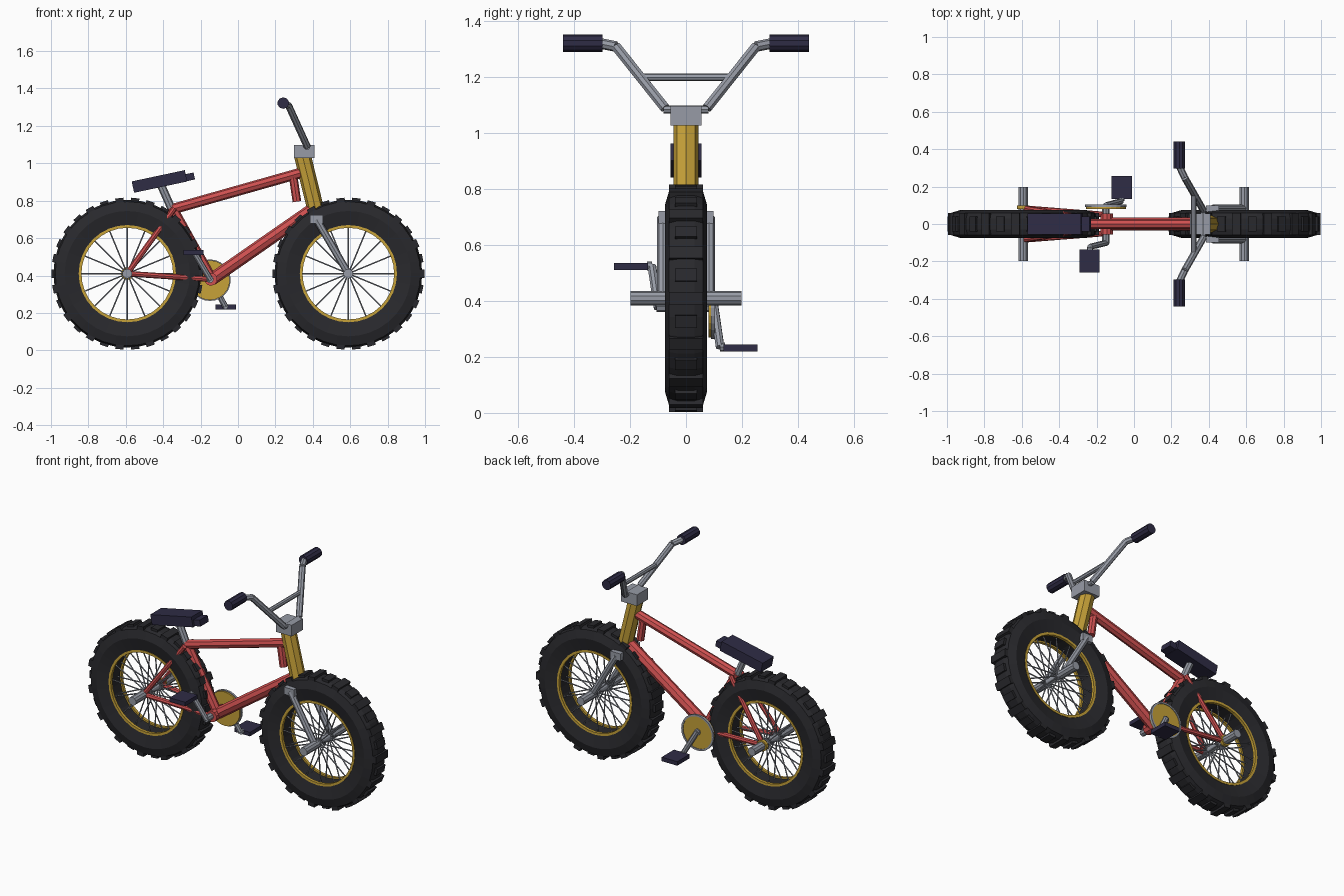
import bpy, bmesh
from math import pi, cos, sin, radians
from mathutils import Vector, Matrix

cube = bpy.data.objects.get("Cube")
if cube:
    bpy.data.objects.remove(cube, do_unlink=True)


def material(name, rgb):
    m = bpy.data.materials.new(name)
    m.use_nodes = True
    col = (*rgb, 1)
    m.diffuse_color = col
    m.node_tree.nodes["Principled BSDF"].inputs["Base Color"].default_value = col
    return m


RED = material("red paint", (0.62, 0.08, 0.08))
GOLD = material("gold paint", (0.57, 0.36, 0.04))
STEEL = material("steel grey", (0.31, 0.33, 0.38))
RUBBER = material("black rubber", (0.022, 0.022, 0.026))
NAVY = material("dark navy", (0.028, 0.025, 0.06))


def finish(bm, name, mat):
    bmesh.ops.recalc_face_normals(bm, faces=bm.faces)
    me = bpy.data.meshes.new(name)
    bm.to_mesh(me)
    bm.free()
    me.materials.append(mat)
    ob = bpy.data.objects.new(name, me)
    bpy.context.scene.collection.objects.link(ob)
    return ob


def add_tube(bm, a, b, r, sides=8):
    a, b = Vector(a), Vector(b)
    d = b - a
    mat = Matrix.Translation((a + b) / 2) @ d.to_track_quat('Z', 'Y').to_matrix().to_4x4()
    bmesh.ops.create_cone(bm, cap_ends=True, segments=sides, radius1=r, radius2=r,
                          depth=d.length, matrix=mat)


def tube(name, path, r, mat, sides=8):
    bm = bmesh.new()
    for a, b in zip(path, path[1:]):
        add_tube(bm, a, b, r, sides)
    return finish(bm, name, mat)


def add_box(bm, centre, size, rot=Matrix.Identity(4)):
    m = Matrix.Translation(centre) @ rot @ Matrix.Diagonal((*size, 1))
    bmesh.ops.create_cube(bm, size=1, matrix=m)


def box(name, centre, size, mat, tilt=0):
    bm = bmesh.new()
    add_box(bm, centre, size, Matrix.Rotation(radians(tilt), 4, 'Y'))
    return finish(bm, name, mat)


def ring(name, centre, profile, mat, steps=32):
    """Sweep a closed (y, radius) profile around the y axis."""
    bm = bmesh.new()
    loops = []
    for i in range(steps):
        t = 2 * pi * i / steps
        loops.append([bm.verts.new(Vector(centre) + Vector((r * cos(t), y, r * sin(t))))
                      for y, r in profile])
    n = len(profile)
    for i in range(steps):
        p, q = loops[i], loops[(i + 1) % steps]
        for j in range(n):
            k = (j + 1) % n
            bm.faces.new((p[j], p[k], q[k], q[j]))
    return finish(bm, name, mat)


def both_sides(path):
    return [("left", path), ("right", [(x, -y, z) for x, y, z in path])]


# Wheels
AXLE_Z = 0.41
half = [(0.058, 0.255), (0.075, 0.335), (0.06, 0.385), (0.03, 0.395)]
tyre_profile = half + [(-y, r) for y, r in reversed(half)]


def wheel(label, x):
    c = Vector((x, 0, AXLE_Z))
    ring(label + "_tyre", c, tyre_profile, RUBBER, 36)
    # Tread blocks, wide and narrow in turn
    bm = bmesh.new()
    count = 30
    for i in range(count):
        t = 2 * pi * i / count
        rot = Matrix.Rotation(-t, 4, 'Y')
        width = 0.12 if i % 2 == 0 else 0.08
        add_box(bm, c + rot @ Vector((0.388, 0, 0)), (0.036, width, 0.045), rot)
    finish(bm, label + "_tread", RUBBER)
    # Thin rim rings on each face
    for side, s in (("left", 1), ("right", -1)):
        ring(f"{label}_rim_{side}", c,
             [(s * 0.044, 0.245), (s * 0.062, 0.245), (s * 0.062, 0.26), (s * 0.044, 0.26)], GOLD)
    # Spokes from the hub flanges
    bm = bmesh.new()
    for i in range(16):
        t = 2 * pi * i / 16
        out = Vector((cos(t), 0, sin(t)))
        for s in (1, -1):
            add_tube(bm, c + out * 0.015 + Vector((0, s * 0.05, 0)),
                     c + out * 0.258 + Vector((0, s * 0.025, 0)), 0.004, 5)
    finish(bm, label + "_spokes", STEEL)
    tube(label + "_hub", [c - Vector((0, 0.07, 0)), c + Vector((0, 0.07, 0))], 0.02, STEEL, 12)
    for side, path in both_sides([(x, 0.065, AXLE_Z), (x, 0.198, AXLE_Z)]):
        tube(f"{label}_peg_{side}", path, 0.026, STEEL, 10)


REAR, FRONT = -0.592, 0.59
wheel("rear", REAR)
wheel("front", FRONT)
tube("rear_cog", [(REAR, 0.08, AXLE_Z), (REAR, 0.1, AXLE_Z)], 0.034, GOLD, 12)

# Frame
tube("top_tube", [(-0.35, 0, 0.755), (0.34, 0, 0.95)], 0.028, RED)
tube("down_tube", [(-0.14, 0, 0.38), (0.4, 0, 0.755)], 0.034, RED)
tube("seat_tube", [(-0.355, 0, 0.765), (-0.14, 0, 0.38)], 0.028, RED)
tube("frame_stub", [(0.295, 0, 0.93), (0.315, 0, 0.795)], 0.023, RED)
tube("bottom_bracket", [(-0.145, -0.055, 0.38), (-0.145, 0.055, 0.38)], 0.035, RED, 10)
for side, path in both_sides([(REAR, 0.085, AXLE_Z), (-0.15, 0.05, 0.38)]):
    tube("chain_stay_" + side, path, 0.015, RED)
for side, path in both_sides([(REAR, 0.085, AXLE_Z), (-0.34, 0.045, 0.76)]):
    tube("seat_stay_" + side, path, 0.015, RED)
tube("head_tube", [(0.345, 0, 1.04), (0.415, 0, 0.755)], 0.045, GOLD)

# Fork
for side, path in both_sides([(0.42, 0.083, 0.7), (FRONT, 0.083, AXLE_Z)]):
    tube("fork_leg_" + side, path, 0.02, STEEL)
    box("fork_cap_" + side, path[0], (0.07, 0.03, 0.045), STEEL)
box("fork_crown", (0.42, 0, 0.7), (0.06, 0.16, 0.04), STEEL)

# Handlebar
box("stem", (0.355, 0, 1.063), (0.11, 0.11, 0.07), STEEL)
for side, path in both_sides([(0.37, 0.075, 1.09), (0.27, 0.25, 1.31), (0.242, 0.31, 1.322)]):
    tube("handlebar_" + side, path, 0.019, STEEL)
for side, path in both_sides([(0.242, 0.298, 1.322), (0.242, 0.44, 1.322)]):
    tube("grip_" + side, path, 0.031, NAVY, 10)
tube("handlebar_brace", [(0.32, -0.165, 1.2), (0.32, 0.165, 1.2)], 0.014, STEEL)
tube("stem_clamp", [(0.37, -0.08, 1.085), (0.37, 0.08, 1.085)], 0.015, STEEL)

# Saddle
tube("seat_post", [(-0.41, 0, 0.88), (-0.35, 0, 0.745)], 0.022, STEEL)
box("seat", (-0.42, 0, 0.903), (0.29, 0.11, 0.062), NAVY, -12)
box("seat_nose", (-0.268, 0, 0.925), (0.07, 0.08, 0.038), NAVY, -12)

# Drivetrain
tube("chainring", [(-0.15, 0.08, 0.375), (-0.15, 0.099, 0.375)], 0.106, GOLD, 24)
ring("chainring_edge", (-0.15, 0, 0.375),
     [(0.09, 0.1), (0.103, 0.1), (0.103, 0.111), (0.09, 0.111)], STEEL, 24)
tube("crank_axle", [(-0.15, -0.105, 0.38), (-0.15, 0.105, 0.38)], 0.02, STEEL)
tube("crank_right", [(-0.145, -0.1, 0.375), (-0.235, -0.122, 0.525), (-0.235, -0.14, 0.525)],
     0.016, STEEL)
tube("crank_left", [(-0.15, 0.1, 0.385), (-0.068, 0.122, 0.235), (-0.068, 0.14, 0.235)],
     0.016, STEEL)
box("pedal_right", (-0.238, -0.197, 0.523), (0.108, 0.122, 0.025), NAVY)
box("pedal_left", (-0.065, 0.195, 0.232), (0.108, 0.122, 0.025), NAVY)
